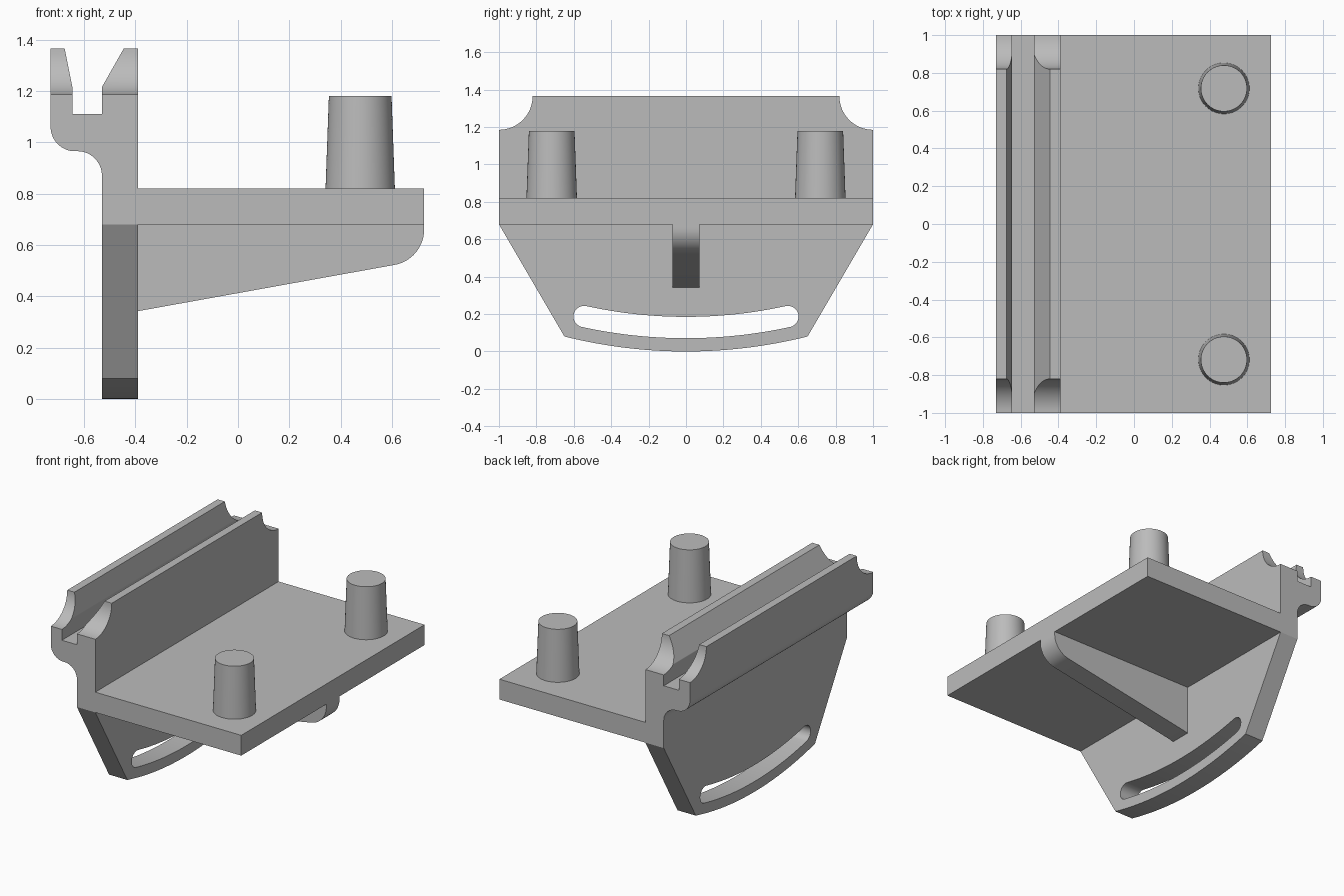
import bpy
import bmesh
from math import sin, cos, radians, degrees, asin
from mathutils import Vector

if "Cube" in bpy.data.objects:
    bpy.data.objects.remove(bpy.data.objects["Cube"], do_unlink=True)

grey = bpy.data.materials.new("matte grey")
grey.use_nodes = True
grey.diffuse_color = (0.5, 0.5, 0.5, 1)
grey.node_tree.nodes["Principled BSDF"].inputs["Base Color"].default_value = (0.5, 0.5, 0.5, 1)


def arc(cx, cz, r, start, end, steps=16):
    """Points on an arc, angles in degrees."""
    angles = [radians(start + (end - start) * i / steps) for i in range(steps + 1)]
    return [(cx + r * cos(a), cz + r * sin(a)) for a in angles]


def extrude(name, outline, axis, low, high):
    """Prism of a profile: (x, z) along y, or (y, z) along x."""
    bm = bmesh.new()
    place = (lambda u, v: (u, low, v)) if axis == "y" else (lambda u, v: (low, u, v))
    face = bm.faces.new([bm.verts.new(place(u, v)) for u, v in outline])
    out = bmesh.ops.extrude_face_region(bm, geom=[face])
    step = Vector((0, high - low, 0)) if axis == "y" else Vector((high - low, 0, 0))
    moved = [g for g in out["geom"] if isinstance(g, bmesh.types.BMVert)]
    bmesh.ops.translate(bm, verts=moved, vec=step)
    bmesh.ops.recalc_face_normals(bm, faces=bm.faces)
    mesh = bpy.data.meshes.new(name)
    bm.to_mesh(mesh)
    bm.free()
    obj = bpy.data.objects.new(name, mesh)
    bpy.context.collection.objects.link(obj)
    mesh.materials.append(grey)
    return obj


def cut(obj, cutter):
    mod = obj.modifiers.new("cut", "BOOLEAN")
    mod.operation = "DIFFERENCE"
    mod.solver = "EXACT"
    mod.object = cutter
    bpy.context.view_layer.objects.active = obj
    bpy.ops.object.modifier_apply(modifier=mod.name)
    bpy.data.objects.remove(cutter, do_unlink=True)


def smooth(obj):
    bpy.ops.object.select_all(action="DESELECT")
    obj.select_set(True)
    bpy.context.view_layer.objects.active = obj
    bpy.ops.object.shade_smooth_by_angle(angle=radians(30))


# Shelf, upright wall and grooved rail as one continuous section
left, back, wall, right = -0.73, -0.53, -0.39, 0.725
shelf_low, shelf_top, top = 0.68, 0.82, 1.365
section = [(back, shelf_low), (right, shelf_low), (right, shelf_top), (wall, shelf_top),
           (wall, top), (-0.445, top), (back, 1.215), (back, 1.11),
           (-0.645, 1.11), (-0.645, 1.215), (-0.675, top), (left, top)]
section += arc(-0.635, 1.06, 0.095, 180, 270)
section += arc(-0.625, 0.87, 0.095, 90, 0)
body = extrude("shelf_and_rail", section, "y", -1, 1)

# Rounded notches at both ends of the rail
for side in (-1, 1):
    notch = extrude("notch_cutter", arc(side, top, 0.18, 0, 354, 59), "x", -0.9, -0.3)
    notch.hide_render = True
    cut(body, notch)
smooth(body)

# Hanging plate with an arched lower edge
radius = 2.68
sweep = degrees(asin(0.65 / radius))
outline = [(-1, shelf_low)] + arc(0, radius, radius, 270 - sweep, 270 + sweep, 32) + [(1, shelf_low)]
plate = extrude("hanging_plate", outline, "x", back, wall)

# Curved adjustment slot with round ends
middle, half = 2.552, 0.057
swing = degrees(asin(0.545 / middle))
first, last = 270 - swing, 270 + swing


def slot_end(angle, start):
    a = radians(angle)
    return arc(middle * cos(a), radius + middle * sin(a), half, start, start + 180)[1:-1]


slot = arc(0, radius, middle + half, first, last, 32) + slot_end(last, last)
slot += arc(0, radius, middle - half, last, first, 32) + slot_end(first, first + 180)
slot_cutter = extrude("slot_cutter", slot, "x", -0.7, -0.2)
slot_cutter.hide_render = True
cut(plate, slot_cutter)
smooth(plate)

# Supporting rib under the shelf
rib_outline = [(wall, shelf_low), (wall, 0.342)] + arc(0.585, 0.66, 0.14, -79.5, 0) + [(right, shelf_low)]
rib = extrude("support_rib", rib_outline, "y", -0.072, 0.072)
smooth(rib)

# Tapered pegs
for name, y in (("front_peg", -0.718), ("back_peg", 0.718)):
    bpy.ops.mesh.primitive_cone_add(vertices=64, radius1=0.135, radius2=0.122, depth=0.36,
                                    location=(0.476, y, 1.0))
    peg = bpy.context.object
    peg.name = name
    peg.data.materials.append(grey)
    smooth(peg)
